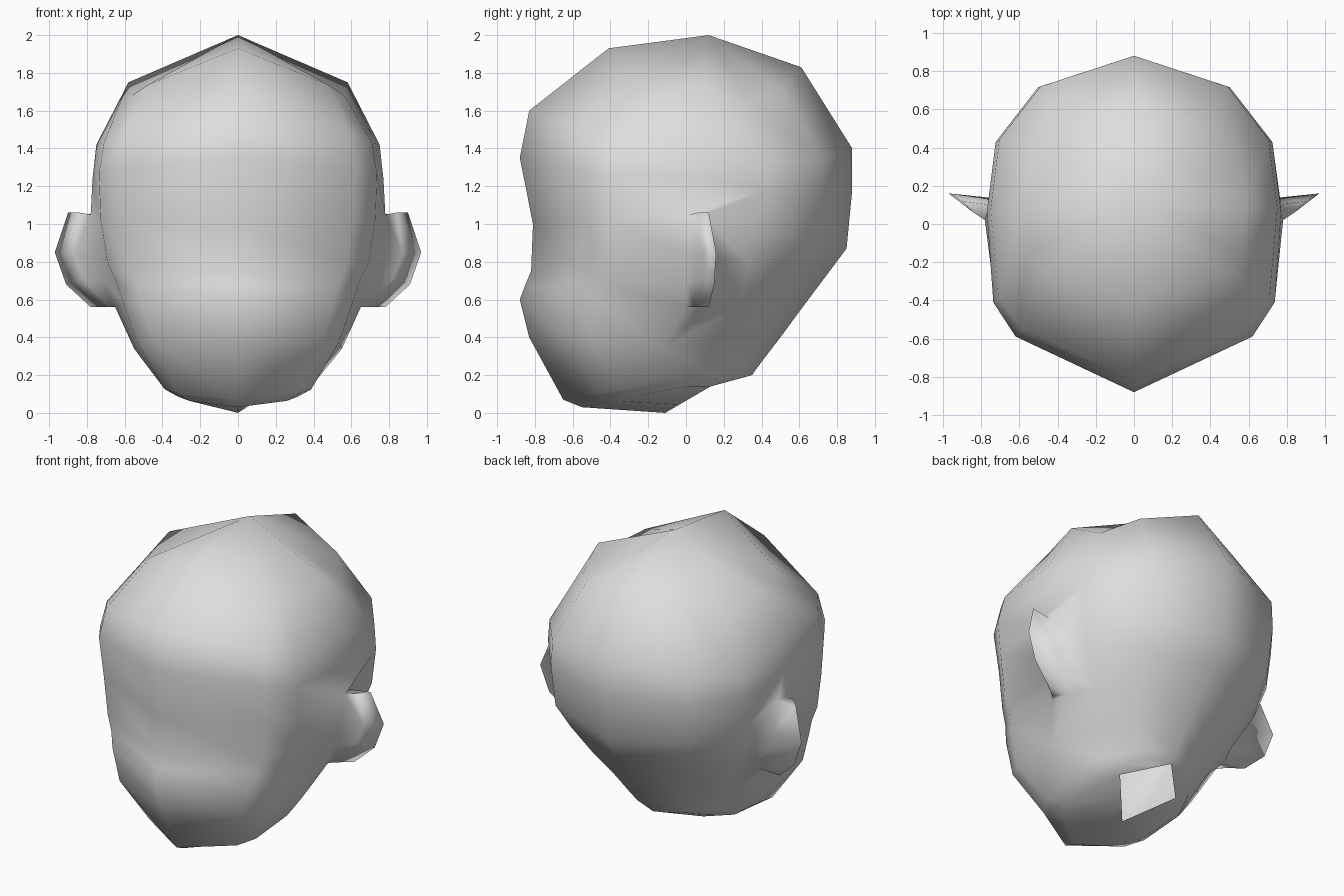
import bpy, bmesh

cube = bpy.data.objects.get("Cube")
if cube:
    bpy.data.objects.remove(cube, do_unlink=True)

clay = bpy.data.materials.new("pale_grey_clay")
clay.use_nodes = True
GREY = (0.73, 0.73, 0.73, 1)
clay.diffuse_color = GREY
clay.node_tree.nodes["Principled BSDF"].inputs["Base Color"].default_value = GREY

# Half outline of a head slice: width factor, depth factor (-1 front, 1 back)
half = [(0, -1), (.82, -.69), (.97, -.5), (1, 0), (.94, .45), (.65, .8), (0, 1)]
outline = half + [(-x, y) for x, y in half[-2:0:-1]]
count = len(outline)

# Slices: front y, z | half width, side y, z | back y, z |
# diamond blend front, back | how far the corners drop
slices = [
    (-.41, 1.93, .58, .10, 1.75, .61, 1.83, 0, 0, .16),
    (-.83, 1.60, .75, .08, 1.42, .88, 1.40, .05, 0, .08),
    (-.88, 1.35, .77, .06, 1.24, .88, 1.18, .03, 0, .03),
    (-.81, 1.00, .78, .02, 1.05, .85, .87, .08, .05, 0),
    (-.82, .75, .76, .01, .84, .73, .71, .13, .15, 0),
    (-.85, .68, .70, .01, .69, .67, .63, .12, .2, 0),
    (-.88, .60, .65, .00, .56, .61, .55, .08, .25, 0),
    (-.83, .40, .55, -.12, .34, .50, .40, 0, .35, 0),
    (-.65, .07, .42, -.08, .18, .40, .27, .1, .4, 0),
    (-.55, .03, .36, .00, .14, .37, .23, .2, .5, 0),
    (-.11, .00, .22, .13, .14, .35, .20, 1, 1, 0),
]


def slice_points(yf, zf, w, ys, zs, yb, zb, front_mix, back_mix, drop):
    for fx, fy in outline:
        sign = -1 if fx < 0 else 1
        y_end, z_end, d = (yf, zf, front_mix) if fy < 0 else (yb, zb, back_mix)
        t = abs(fy)
        fx = fx * (1 - d) + sign * (1 - t) * d
        z = zs + (z_end - zs) * t - drop * 4 * t * (1 - t)
        yield (fx * w, ys + (y_end - ys) * t, z)


# Ear rows from top to lobe: inner fold, outer rim, rear root
ear_rows = [
    ((.84, .06, 1.06), (.90, .12, 1.06), (.75, .10, 1.05)),
    ((.87, .09, .84), (.97, .16, .85), (.74, .13, .84)),
    ((.82, .08, .71), (.91, .15, .68), (.68, .13, .69)),
    ((.68, .04, .56), (.78, .12, .56), (.63, .11, .56)),
]
EAR_TOP = 3
EAR_BOTTOM = EAR_TOP + len(ear_rows) - 1
SIDES = {1: (3, 4), -1: (9, 8)}   # outline points before and behind each ear

bm = bmesh.new()
rings = [[bm.verts.new(p) for p in slice_points(*s)] for s in slices]

# Ears grow out of the head between the side and rear columns
roots = {}
for side, (before, behind) in SIDES.items():
    ear = [[bm.verts.new((x * side, y, z)) for x, y, z in row] for row in ear_rows]
    rows = [[rings[EAR_TOP + k][before]] + row + [rings[EAR_TOP + k][behind]]
            for k, row in enumerate(ear)]
    for a, b in zip(rows, rows[1:]):
        for k in range(len(a) - 1):
            bm.faces.new((a[k], a[k + 1], b[k + 1], b[k]))
    bm.faces.new(rows[0][:4])
    bm.faces.new(rows[-1][:4])
    roots[side] = (ear[0][-1], ear[-1][-1])

# Head: stacked slices, closed at the crown, open at the neck
crown = bm.verts.new((0, .12, 2))
for i in range(count):
    j = (i + 1) % count
    bm.faces.new((crown, rings[0][i], rings[0][j]))
    side = next((s for s, pair in SIDES.items() if set(pair) == {i, j}), None)
    for r in range(len(rings) - 1):
        upper, lower = rings[r], rings[r + 1]
        if side and EAR_TOP <= r < EAR_BOTTOM:
            continue
        if side and r == EAR_TOP - 1:
            root = roots[side][0]
            bm.faces.new((upper[i], lower[i], root, lower[j], upper[j]))
        elif side and r == EAR_BOTTOM:
            root = roots[side][1]
            bm.faces.new((upper[i], lower[i], lower[j], upper[j], root))
        else:
            bm.faces.new((upper[i], lower[i], lower[j], upper[j]))

bmesh.ops.recalc_face_normals(bm, faces=bm.faces)
for f in bm.faces:
    f.smooth = True
mesh = bpy.data.meshes.new("head_with_ears")
bm.to_mesh(mesh)
bm.free()
mesh.materials.append(clay)
bpy.context.collection.objects.link(bpy.data.objects.new("head_with_ears", mesh))
